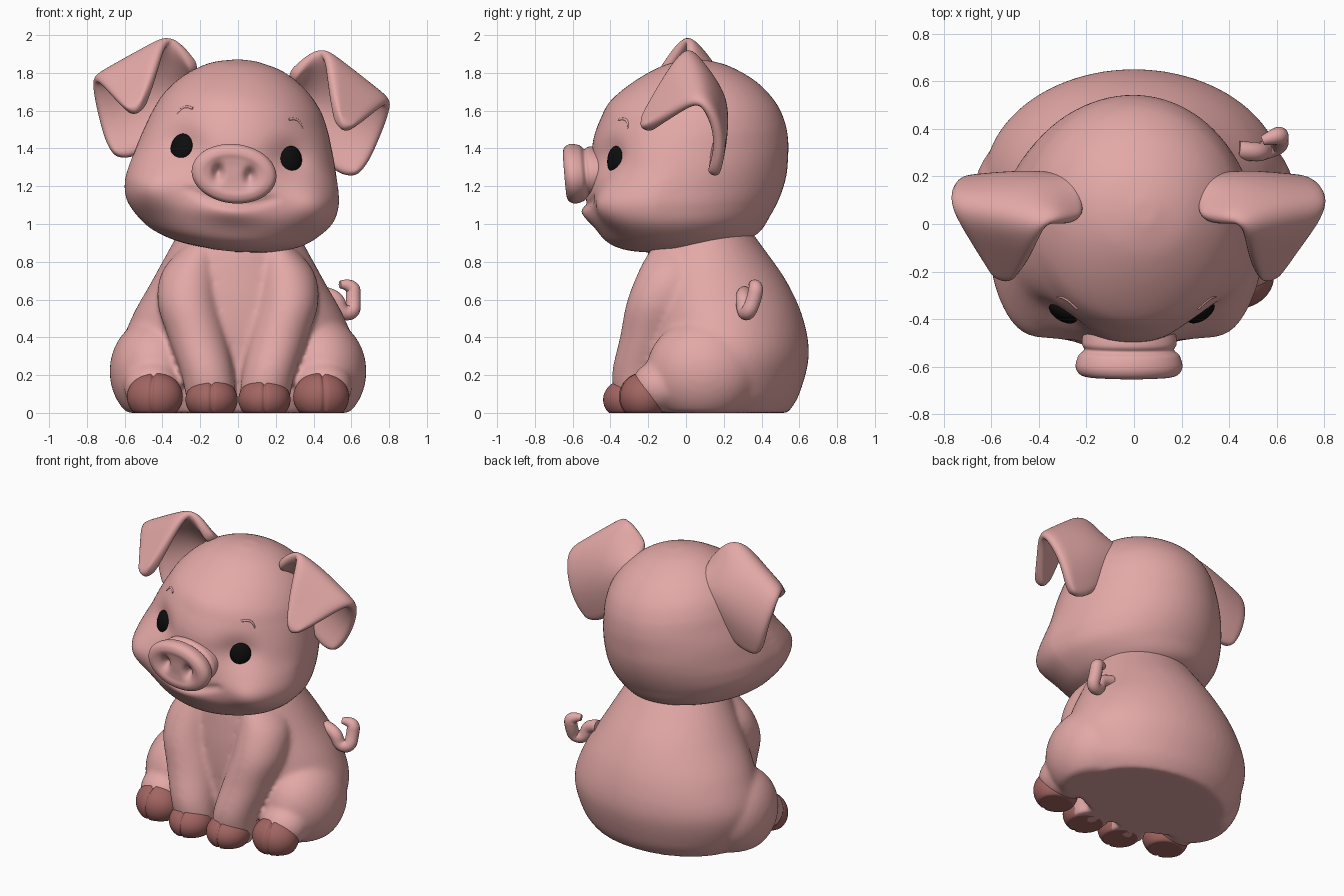
import bpy, bmesh, math
from math import exp, cos, sin, pi
from mathutils import Matrix, Vector

cube = bpy.data.objects.get("Cube")
if cube:
    bpy.data.objects.remove(cube, do_unlink=True)


def material(name, rgb):
    m = bpy.data.materials.new(name)
    m.use_nodes = True
    m.diffuse_color = (*rgb, 1)
    m.node_tree.nodes["Principled BSDF"].inputs["Base Color"].default_value = (*rgb, 1)
    return m


PINK = material("pink skin", (0.77, 0.395, 0.385))
HOOF = material("dusky hoof", (0.36, 0.13, 0.12))
BLACK = material("eye black", (0.004, 0.004, 0.004))


# The head leans a little to its left, the ears slightly less
def lean(degrees):
    pivot = Vector((0, 0, 1.45))
    return Matrix.Translation(pivot) @ Matrix.Rotation(math.radians(degrees), 4, 'Y') @ Matrix.Translation(-pivot)


TILT, EAR_TILT = lean(6.5), lean(4.5)


def finish(name, bm, mat, matrix=None, floor=False):
    bmesh.ops.recalc_face_normals(bm, faces=bm.faces)
    if floor:
        for v in bm.verts:
            v.co.z = max(v.co.z, 0)
    mesh = bpy.data.meshes.new(name)
    bm.to_mesh(mesh)
    bm.free()
    mesh.shade_smooth()
    mesh.materials.append(mat)
    ob = bpy.data.objects.new(name, mesh)
    bpy.context.collection.objects.link(ob)
    if matrix:
        ob.matrix_world = matrix
    return ob


def spline(rows, steps):
    out = []
    for i in range(len(rows) - 1):
        a, b, c, d = rows[max(i - 1, 0)], rows[i], rows[i + 1], rows[min(i + 2, len(rows) - 1)]
        for k in range(steps):
            t = k / steps
            out.append([q + t / 2 * (r - p + t * (2 * p - 5 * q + 4 * r - s + t * (3 * (q - r) + s - p)))
                        for p, q, r, s in zip(a, b, c, d)])
    return out + [rows[-1]]


def loft(rows, steps=8, seg=64, side=1):
    """Rows are height, centre x, half width, front y, widest y, back y."""
    bm = bmesh.new()
    rings = []
    for z, cx, rx, front, mid, back in spline(rows, steps):
        ring = []
        for k in range(seg):
            c, s = cos(2 * pi * k / seg), sin(2 * pi * k / seg)
            depth = back - mid if s > 0 else mid - front
            ring.append(bm.verts.new((side * (cx + rx * c), mid + depth * s, z)))
        rings.append(ring)
    for lo, hi in zip(rings, rings[1:]):
        for k in range(seg):
            n = (k + 1) % seg
            bm.faces.new((lo[k], lo[n], hi[n], hi[k]))
    bm.faces.new(rings[0])
    bm.faces.new(rings[-1])
    return bm


def ball(name, centre, radii, mat, floor=True, cleft=0, seg=40, turn=None):
    bm = bmesh.new()
    bmesh.ops.create_uvsphere(bm, u_segments=seg, v_segments=28, radius=1)
    for v in bm.verts:
        if v.co.y < 0:
            v.co *= 1 - cleft * exp(-(v.co.x / 0.06) ** 2)
    m = Matrix.Translation(centre) @ (turn or Matrix()) @ Matrix.Diagonal((*radii, 1))
    bm.transform(m)
    return finish(name, bm, mat, floor=floor)


def tube(name, points, radius, matrix=None):
    cu = bpy.data.curves.new(name, 'CURVE')
    cu.dimensions = '3D'
    cu.bevel_depth, cu.bevel_resolution, cu.use_fill_caps = radius, 6, True
    sp = cu.splines.new('NURBS')
    sp.points.add(len(points) - 1)
    for p, co in zip(sp.points, points):
        p.co = (*co, 1)
    sp.points[-1].radius = 0.5
    sp.use_endpoint_u, sp.order_u, sp.resolution_u = True, 3, 10
    cu.materials.append(PINK)
    ob = bpy.data.objects.new(name, cu)
    bpy.context.collection.objects.link(ob)
    if matrix:
        ob.matrix_world = matrix
    bpy.ops.object.select_all(action='DESELECT')
    ob.select_set(True)
    bpy.context.view_layer.objects.active = ob
    bpy.ops.object.convert(target='MESH')


# Pear-shaped torso
torso = finish("body", loft([
    (0, 0, .5, -.18, .18, .54), (.1, 0, .58, -.2, .18, .6), (.3, 0, .63, -.22, .18, .65),
    (.5, 0, .565, -.23, .17, .62), (.7, 0, .455, -.22, .13, .53), (.9, 0, .345, -.19, .1, .39),
    (1.05, 0, .26, -.12, .08, .28)]), PINK)

# Limbs, blended into the torso, with cloven hooves
limbs = []
for s, side in ((1, "left"), (-1, "right")):
    limbs.append(finish(side + "_front_leg", loft([
        (0, .145, .115, -.34, -.24, -.14), (.1, .145, .133, -.38, -.25, -.12), (.22, .165, .14, -.39, -.24, -.1),
        (.4, .215, .155, -.35, -.18, 0), (.58, .262, .163, -.315, -.13, .08), (.74, .255, .15, -.255, -.08, .1),
        (.86, .21, .1, -.19, -.05, .06), (.94, .17, .05, -.12, -.04, .02)], side=s), PINK))
    limbs.append(ball(side + "_haunch", (s * .44, .09, .22), (.24, .3, .28), PINK))
    limbs.append(ball(side + "_ankle", (s * .45, -.135, .14), (.155, .155, .138), PINK))
    ball(side + "_front_hoof", (s * .14, -.3, .07), (.138, .14, .115), HOOF, cleft=.1, seg=96)
    ball(side + "_hind_hoof", (s * .44, -.225, .085), (.148, .13, .13), HOOF, cleft=.1, seg=96,
         turn=Matrix.Rotation(s * .15, 4, 'Z'))

bpy.ops.object.select_all(action='DESELECT')
for ob in limbs + [torso]:
    ob.select_set(True)
bpy.context.view_layer.objects.active = torso
bpy.ops.object.join()
rm = torso.modifiers.new("blend", 'REMESH')
rm.mode, rm.voxel_size, rm.use_smooth_shade = 'VOXEL', .016, True
sm = torso.modifiers.new("soften", 'SMOOTH')
sm.factor, sm.iterations = .5, 10

# Head with full cheeks, sunken eye sockets, a smile crease and a lower lip
bm = loft([
    (.855, 0, .06, -.24, -.15, -.06), (.87, 0, .22, -.34, -.12, .1), (.9, 0, .34, -.41, -.1, .25),
    (.95, 0, .44, -.46, -.1, .38), (1.05, 0, .535, -.51, -.11, .45), (1.15, 0, .562, -.52, -.12, .5),
    (1.25, 0, .553, -.51, -.1, .53), (1.35, 0, .53, -.5, -.05, .54), (1.45, 0, .5, -.49, -.02, .54),
    (1.55, 0, .465, -.455, .02, .52), (1.65, 0, .415, -.4, .04, .47), (1.75, 0, .325, -.28, .05, .375),
    (1.83, 0, .2, -.14, .05, .24), (1.865, 0, .07, -.02, .05, .12), (1.87, 0, .005, .045, .05, .055)], seg=96)
for v in bm.verts:
    x, y, z = v.co
    if y < -.1:
        cheek = exp(-((abs(x) - .44) / .13) ** 2 - ((z - 1.14) / .12) ** 2)
        socket = exp(-((abs(x) - .29) / .11) ** 2 - ((z - 1.39) / .1) ** 2)
        lip = exp(-(x / .15) ** 2 - ((z - 1.06) / .06) ** 2)
        smile = exp(-((z - 1.1 - 1.2 * x * x) / .02) ** 2) if abs(x) < .23 else 0
        v.co.y += .055 * socket - .04 * lip + .016 * smile - .07 * cheek
        v.co.x *= 1 + .03 * cheek
head = finish("head", bm, PINK)
bpy.context.view_layer.update()


def on_face(x, z):
    hit, point, normal, _ = head.ray_cast((x, -2, z), (0, 1, 0))
    return point, normal


# Eyes and small raised brows
for s, side in ((1, "left"), (-1, "right")):
    point, normal = on_face(s * .29, 1.37)
    normal.z *= .3
    eye = ball(side + "_eye", point, (.066, .076, .036), BLACK, floor=False,
               turn=normal.to_track_quat('Z', 'Y').to_matrix().to_4x4())
    eye.matrix_world = TILT
    arc = [on_face(s * (.29 + dx), 1.57 + dz)[0] + Vector((0, .002, 0))
           for dx, dz in ((-.035, .012), (-.01, .022), (.025, .01), (.045, -.025))]
    tube(side + "_brow", arc, .007, TILT)
head.matrix_world = TILT

# Snout disc with a neck crease, rounded rim and nostrils
bm = loft([(d, 0, rx, -rz, 0, rz) for d, rx, rz in (
    (.42, .19, .12), (.5, .2, .135), (.53, .19, .125), (.555, .213, .147), (.6, .225, .157), (.632, .21, .144),
    (.645, .175, .113), (.64, .13, .08), (.637, .07, .045), (.637, .005, .004))], seg=96)
for v in bm.verts:
    x, y, z = v.co
    if z > .6:
        v.co.z -= .045 * exp(-((abs(x) - .085) / .028) ** 2 - (y / .042) ** 2)
finish("snout", bm, PINK, TILT @ Matrix.Translation((0, 0, 1.317)) @ Matrix.Rotation(math.radians(95), 4, 'X'))

# Folded ears: a back panel, a crest and a flap falling forward
EAR = [(.30, .16, 1.58), (.48, .15, 1.32), (.66, .13, 1.27),
       (.25, .21, 1.73), (.47, .25, 1.68), (.74, .2, 1.48),
       (.23, -.03, 1.79), (.41, .04, 2.02), (.82, .1, 1.74),
       (.44, -.1, 1.84), (.72, -.03, 1.66),
       (.51, -.24, 1.56), (.58, -.24, 1.52)]
QUADS = [(0, 1, 4, 3), (1, 2, 5, 4), (3, 4, 7, 6), (4, 5, 8, 7), (7, 8, 10, 9), (9, 10, 12, 11)]
for s, side in ((1, "left"), (-1, "right")):
    bm = bmesh.new()
    vs = [bm.verts.new((s * x, y, z)) for x, y, z in EAR]
    for q in QUADS:
        bm.faces.new([vs[i] for i in q])
    ear = finish(side + "_ear", bm, PINK, EAR_TILT)
    sub = ear.modifiers.new("curve", 'SUBSURF')
    sub.levels = sub.render_levels = 2
    thick = ear.modifiers.new("thickness", 'SOLIDIFY')
    thick.thickness, thick.offset = .065, 0
    rnd = ear.modifiers.new("round", 'SUBSURF')
    rnd.levels = rnd.render_levels = 2

# Curly tail
tube("tail", [(.44, .31, .63), (.52, .3, .62), (.545, .31, .53), (.61, .33, .53), (.61, .36, .6),
              (.61, .375, .68), (.54, .35, .68)], .04)
